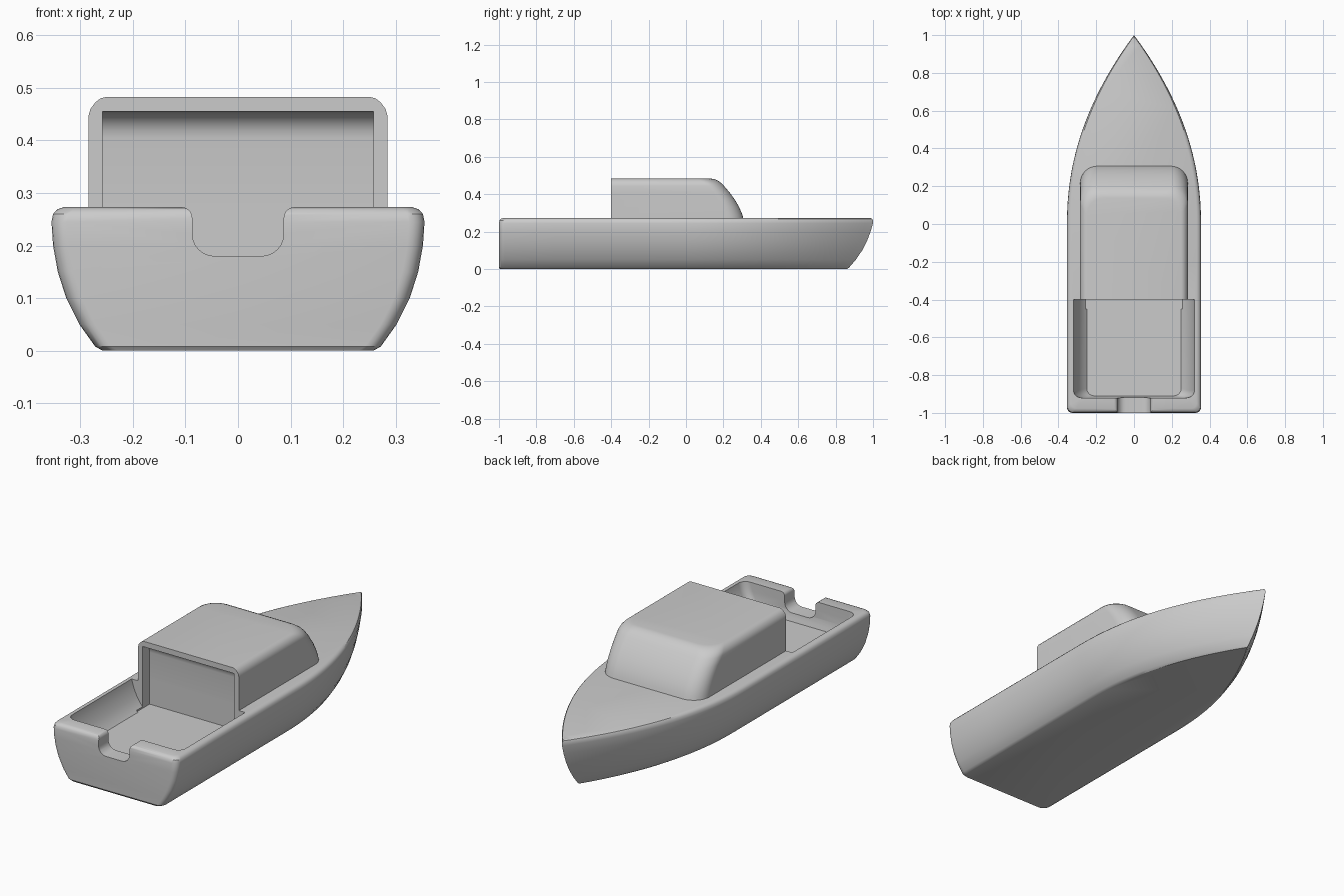
import bpy, bmesh, math

if "Cube" in bpy.data.objects:
    bpy.data.objects.remove(bpy.data.objects["Cube"])

grey = bpy.data.materials.new("light grey")
grey.diffuse_color = (0.6, 0.6, 0.6, 1)
grey.use_nodes = True
grey.node_tree.nodes["Principled BSDF"].inputs["Base Color"].default_value = grey.diffuse_color


def loft(name, rings):
    """Skin a stack of closed rings that share a point count, capping both ends."""
    bm = bmesh.new()
    loops = [[bm.verts.new(p) for p in ring] for ring in rings]
    n = len(loops[0])
    for a, b in zip(loops, loops[1:]):
        for i in range(n):
            j = (i + 1) % n
            bm.faces.new((a[i], a[j], b[j], b[i]))
    bm.faces.new(loops[0][::-1])
    bm.faces.new(loops[-1])
    bmesh.ops.recalc_face_normals(bm, faces=bm.faces)
    me = bpy.data.meshes.new(name)
    bm.to_mesh(me)
    bm.free()
    me.materials.append(grey)
    ob = bpy.data.objects.new(name, me)
    bpy.context.collection.objects.link(ob)
    return ob


def arc(cx, cy, r, a0, a1, n=6):
    """Points on a circular arc, angles in degrees."""
    angles = [math.radians(a0 + (a1 - a0) * i / n) for i in range(n + 1)]
    return [(cx + r * math.cos(a), cy + r * math.sin(a)) for a in angles]


def cut(ob, cutter):
    mod = ob.modifiers.new("cut", 'BOOLEAN')
    mod.operation = 'DIFFERENCE'
    mod.solver = 'EXACT'
    mod.object = cutter
    bpy.context.view_layer.objects.active = ob
    bpy.ops.object.modifier_apply(modifier=mod.name)


def mirrored(half):
    return half + [(-x, y) for x, y in reversed(half) if abs(x) > 1e-6]


# Hull: pointed plan outlines stacked from keel to gunwale
def hull_ring(z, w, tip, stern):
    half = arc(w - 0.03, stern + 0.03, 0.03, -90, 0, 5)
    half += [(w, y) for y in (-0.7, -0.4, -0.2)]
    for i in range(25):
        t = i / 24
        half.append((w * (1 - t ** 2.1), tip * t))
    return [(x, y, z) for x, y in mirrored(half)]


hull = loft("hull", [hull_ring(*lv) for lv in (
    (0, 0.258, 0.86, -0.995), (0.008, 0.272, 0.872, -1), (0.05, 0.302, 0.908, -1),
    (0.10, 0.327, 0.942, -1), (0.15, 0.343, 0.968, -1), (0.20, 0.352, 0.987, -1),
    (0.245, 0.355, 1.0, -1), (0.26, 0.352, 1.0, -0.997), (0.269, 0.344, 0.995, -0.989),
    (0.273, 0.332, 0.985, -0.977))])


# Cabin: rounded front, flat back, edges rolling into the roof
def cabin_ring(z, w, front, r=0.09):
    half = [(w, -0.4)] + arc(w - r, front - r, r, 0, 90, 8)
    return [(x, y, z) for x, y in mirrored(half)]


cabin = loft("cabin", [cabin_ring(*lv) for lv in (
    (0.25, 0.285, 0.312), (0.29, 0.285, 0.302), (0.33, 0.285, 0.285),
    (0.37, 0.285, 0.262), (0.41, 0.285, 0.233), (0.445, 0.285, 0.203),
    (0.46, 0.281, 0.188), (0.472, 0.272, 0.172), (0.48, 0.262, 0.155),
    (0.483, 0.25, 0.138))])


# Cockpit well with sides that lean in towards the floor
def well_ring(z, w, aft):
    half = arc(w - 0.04, aft + 0.04, 0.04, -90, 0) + [(w, -0.4)]
    return [(x, y, z) for x, y in mirrored(half)]


well = loft("well_cutter", [well_ring(*lv) for lv in (
    (0.14, 0.25, -0.91), (0.16, 0.27, -0.915), (0.19, 0.29, -0.92),
    (0.23, 0.308, -0.92), (0.27, 0.32, -0.92), (0.32, 0.325, -0.92))])

# Shallow doorway recess, curved where the bulkhead meets the ceiling
door = [(-0.45, 0.14), (-0.345, 0.14)] + arc(-0.395, 0.405, 0.05, 0, 90) + [(-0.45, 0.455)]
recess = loft("recess_cutter", [[(x, y, z) for y, z in door] for x in (-0.258, 0.258)])

# Transom notch with rounded floor corners and flared lip
side = arc(0.045, 0.222, 0.042, -90, 0) + arc(0.107, 0.253, 0.02, 180, 90) + [(0.107, 0.32)]
notch = loft("notch_cutter", [[(x, y, z) for x, z in mirrored(side)] for y in (-1.1, -0.89)])

cut(hull, well)
cut(hull, recess)
cut(hull, notch)
cut(cabin, recess)
for cutter in (well, recess, notch):
    bpy.data.objects.remove(cutter)

# Smooth curves, crisp edges
for ob in (hull, cabin):
    bpy.ops.object.select_all(action='DESELECT')
    ob.select_set(True)
    bpy.context.view_layer.objects.active = ob
    bpy.ops.object.shade_smooth_by_angle(angle=math.radians(32))
